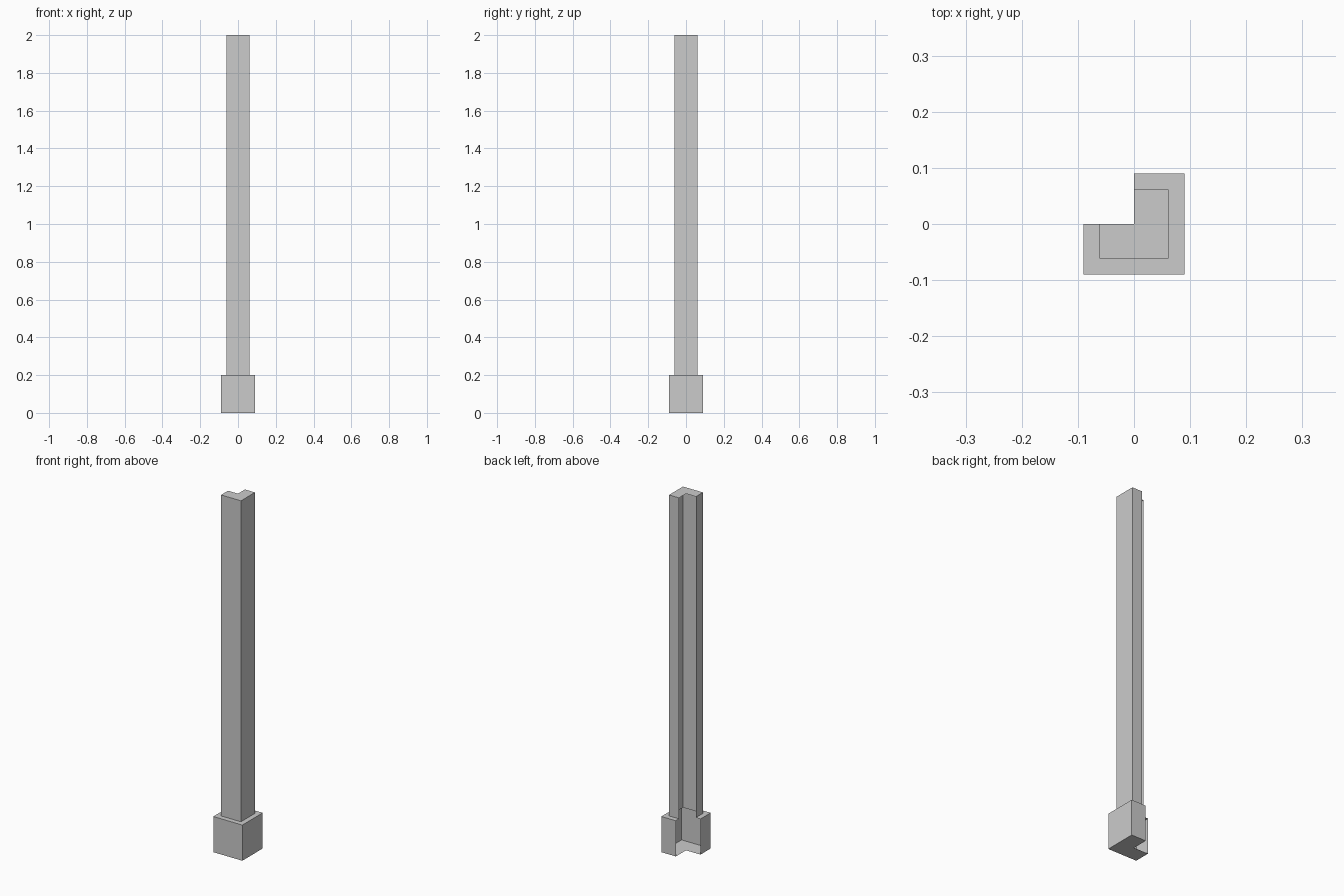
import bpy, bmesh
from mathutils import Vector

if "Cube" in bpy.data.objects:
    bpy.data.objects.remove(bpy.data.objects["Cube"])

BASE, POST = 0.09, 0.05      # half widths
BASE_H, TOP = 0.2, 2.0

bm = bmesh.new()

# square base block standing on the ground
bmesh.ops.create_cube(bm, size=1)
for v in bm.verts:
    v.co = Vector((v.co.x * 2 * BASE, v.co.y * 2 * BASE, (v.co.z + 0.5) * BASE_H))

# inset the top face and raise it into the post
bm.normal_update()
top = max(bm.faces, key=lambda f: f.calc_center_median().z)
bmesh.ops.inset_region(bm, faces=[top], thickness=BASE - POST)
post = bmesh.ops.extrude_face_region(bm, geom=[top])
for v in [g for g in post["geom"] if isinstance(g, bmesh.types.BMVert)]:
    v.co.z = TOP
if top.is_valid:
    bmesh.ops.delete(bm, geom=[top], context='FACES_ONLY')

# split through the centre and remove the back left quarter, leaving the shell open
for normal in ((1, 0, 0), (0, 1, 0)):
    bmesh.ops.bisect_plane(bm, geom=bm.verts[:] + bm.edges[:] + bm.faces[:],
                           plane_co=(0, 0, 0), plane_no=normal)
quarter = []
for f in bm.faces:
    c = f.calc_center_bounds()
    if c.x < -1e-4 and c.y > 1e-4:
        quarter.append(f)
bmesh.ops.delete(bm, geom=quarter, context='FACES')
bmesh.ops.recalc_face_normals(bm, faces=bm.faces[:])

mesh = bpy.data.meshes.new("corner_post")
bm.to_mesh(mesh)
bm.free()
bpy.context.collection.objects.link(bpy.data.objects.new("corner_post", mesh))
